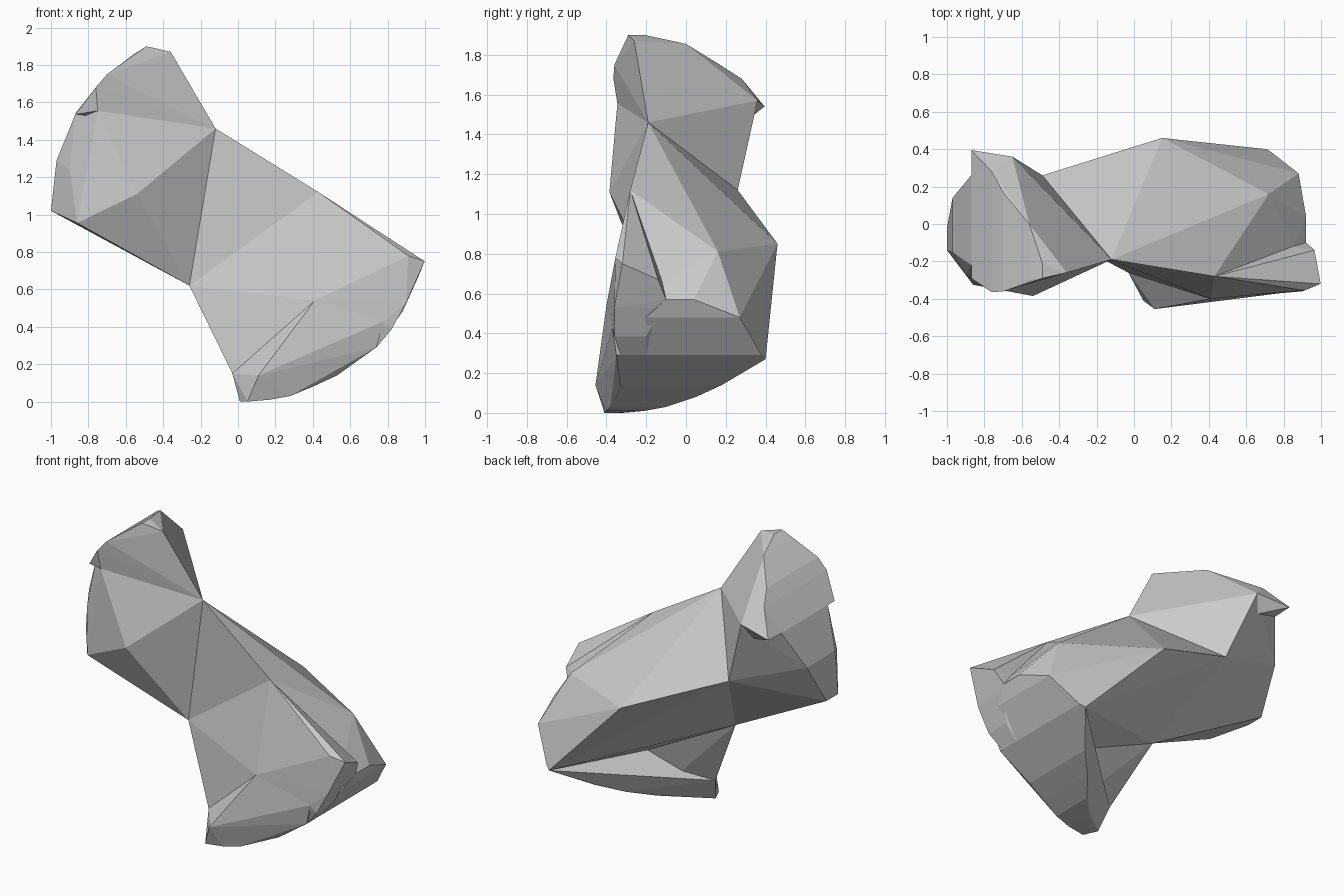
import bpy, bmesh

# Shared corners where the lumps of the rock meet
A = (-0.12, -0.19, 1.46)
B = (-0.26, -0.14, 0.62)
C = (0.15, 0.46, 0.85)
D = (0.43, -0.28, 1.12)
F = (0.41, -0.40, 0.54)
M = (-0.03, -0.26, 0.15)
Q = (-0.49, 0.26, 1.12)
R = (-0.65, 0.36, 1.57)
U = (-0.75, -0.345, 1.555)
Y = (0.317, -0.056, 0.335)
J = (0.71, 0.40, 0.27)
NOTCH = [(0.85, -0.12, 0.66), (0.92, -0.10, 0.57)]
LIP = (0.78, -0.37, 0.43)


def hull(name, points):
    """Faceted stone lump: the convex skin around a few corner points."""
    bm = bmesh.new()
    for p in points:
        bm.verts.new(p)
    bmesh.ops.convex_hull(bm, input=bm.verts[:])
    loose = [v for v in bm.verts if not v.link_faces]
    bmesh.ops.delete(bm, geom=loose, context='VERTS')
    bmesh.ops.recalc_face_normals(bm, faces=bm.faces[:])
    me = bpy.data.meshes.new(name)
    bm.to_mesh(me)
    bm.free()
    ob = bpy.data.objects.new(name, me)
    bpy.context.collection.objects.link(ob)
    return ob


def strip(rows):
    """Points of a curved end cap; each row is x, z, front y, back y."""
    return [(x, y, z) for x, z, y0, y1 in rows for y in (y0, y1)]


# Upper left lump: crown, with its rounded end
crown = hull("rock_crown", strip([
    (-0.49, 1.90, -0.29, -0.21),
    (-0.56, 1.855, -0.30, 0.00),
    (-0.70, 1.75, -0.36, 0.17),
    (-0.76, 1.68, -0.365, 0.28),
    (-0.87, 1.535, -0.29, 0.26),
]) + [A, R, U, (-0.36, -0.26, 1.87)])

# Upper left lump: cheek below the crown
cheek = hull("rock_cheek", strip([
    (-0.87, 1.535, -0.22, 0.26),
    (-0.97, 1.29, -0.15, 0.14),
    (-1.00, 1.02, -0.14, -0.02),
    (-0.86, 0.955, -0.325, -0.18),
]) + [A, B, Q, R, U, (-0.54, -0.385, 1.11), (-0.90, -0.27, 1.24)])

# Overhanging chip on its back corner
chip = hull("overhang_chip", [
    R, (-0.87, 0.395, 1.54), (-0.76, 0.28, 1.68), (-0.87, 0.26, 1.535),
    (-0.68, 0.20, 1.72), (-0.65, 0.28, 1.45)])

# Main body with the upper part of the rounded right end
body = hull("rock_body", strip([
    (0.88, 0.48, -0.20, 0.27),
    (0.74, 0.29, -0.20, 0.38),
]) + NOTCH + [A, B, C, D, J, Q, Y, (0.72, 0.16, 0.81), (0.92, 0.04, 0.57)])

# Front right nose, leaving a valley beneath the waist
nose = hull("rock_nose", strip([
    (0.90, 0.53, -0.36, -0.12),
    (0.82, 0.385, -0.36, -0.20),
    (0.74, 0.29, -0.33, -0.20),
]) + NOTCH + [B, D, F, Y, LIP, (0.91, -0.355, 0.78), (0.998, -0.32, 0.75),
              (0.965, -0.14, 0.67)])

# Leg web joining the waist to the foot
web = hull("rock_web", [B, F, Y, M, (0.28, -0.15, 0.06), (0.60, -0.20, 0.25)])

# Lower foot
foot = hull("rock_foot", strip([
    (0.74, 0.29, -0.35, 0.38),
    (0.53, 0.14, -0.33, 0.18),
    (0.40, 0.08, -0.34, 0.05),
    (0.28, 0.03, -0.38, -0.10),
    (0.17, 0.01, -0.40, -0.21),
    (0.05, 0.00, -0.41, -0.35),
]) + [F, Y, M, J, LIP, (0.11, -0.455, 0.14), (0.01, -0.32, 0.0)])

# Weld the lumps into one stone
body.name = "rock"
parts = (cheek, crown, chip, nose, web, foot)
for part in parts:
    mod = body.modifiers.new("weld", 'BOOLEAN')
    mod.operation = 'UNION'
    mod.solver = 'EXACT'
    mod.object = part
bpy.context.view_layer.update()
deps = bpy.context.evaluated_depsgraph_get()
mesh = bpy.data.meshes.new_from_object(body.evaluated_get(deps))
body.modifiers.clear()
body.data = mesh
for part in parts:
    bpy.data.objects.remove(part)
